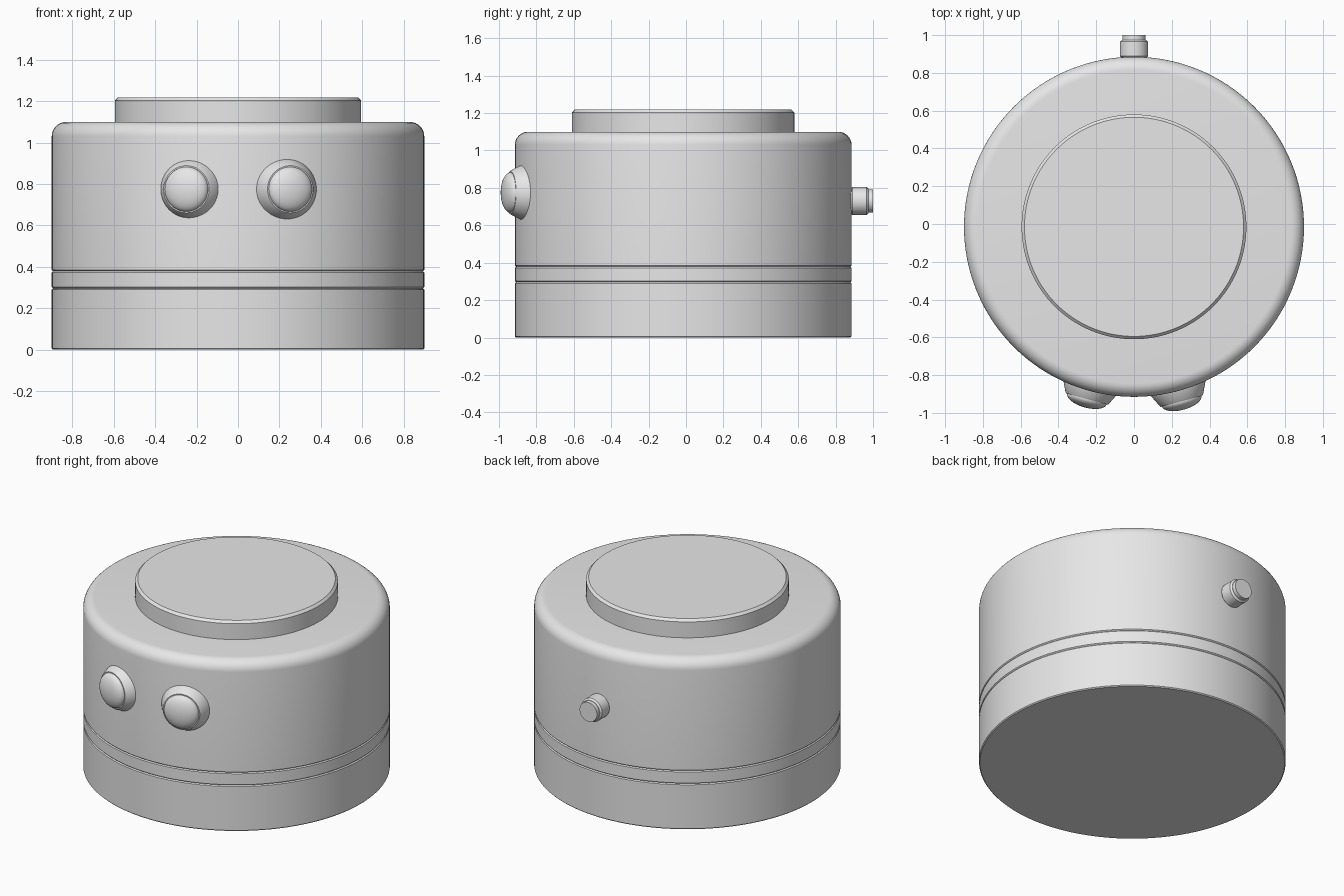
import bpy, bmesh
from math import radians, sin, cos, pi
from mathutils import Matrix, Vector

cube = bpy.data.objects.get("Cube")
if cube:
    bpy.data.objects.remove(cube, do_unlink=True)

grey = bpy.data.materials.new("light grey")
grey.use_nodes = True
grey.diffuse_color = (0.8, 0.8, 0.8, 1)
grey.node_tree.nodes["Principled BSDF"].inputs["Base Color"].default_value = (0.8, 0.8, 0.8, 1)

CENTRE = Vector((0, -0.015, 0))


def lathe(name, profile, matrix, segments):
    """Revolve (radius, height) points about local z; the ends are capped."""
    bm = bmesh.new()
    rings = [[bm.verts.new((r * cos(2 * pi * i / segments), r * sin(2 * pi * i / segments), h))
              for i in range(segments)] for r, h in profile]
    for low, high in zip(rings, rings[1:]):
        for i in range(segments):
            j = (i + 1) % segments
            bm.faces.new((low[i], low[j], high[j], high[i]))
    bm.faces.new(rings[0][::-1])
    bm.faces.new(rings[-1])
    mesh = bpy.data.meshes.new(name)
    bm.to_mesh(mesh)
    bm.free()
    mesh.materials.append(grey)
    obj = bpy.data.objects.new(name, mesh)
    obj.matrix_world = matrix
    bpy.context.collection.objects.link(obj)
    bpy.ops.object.select_all(action="DESELECT")
    obj.select_set(True)
    bpy.context.view_layer.objects.active = obj
    bpy.ops.object.shade_smooth_by_angle(angle=radians(25))
    return obj


def chamfered(radius, low, high, size):
    """Profile of a drum with both rims chamfered."""
    return [(radius - size, low), (radius, low + size),
            (radius, high - size), (radius - size, high)]


def radial(angle, height):
    """Frame whose z axis points outwards; angle 0 faces the front."""
    return (Matrix.Translation(CENTRE + Vector((0, 0, height)))
            @ Matrix.Rotation(angle, 4, "Z") @ Matrix.Rotation(radians(90), 4, "X"))


# Stacked drums; the chamfers meet as thin grooves
upright = Matrix.Translation(CENTRE)
lathe("base_drum", chamfered(0.9, 0, 0.296, 0.006), upright, 128)
lathe("middle_band", chamfered(0.9, 0.296, 0.379, 0.006), upright, 128)

# Main housing with a rounded shoulder
fillet = 0.07
shoulder = [(0.9 - fillet + fillet * cos(a), 1.1 - fillet + fillet * sin(a))
            for a in (radians(90) * i / 8 for i in range(9))]
lathe("main_housing", [(0.894, 0.379), (0.9, 0.385)] + shoulder, upright, 128)

# Raised lid
lathe("top_lid", [(0.595, 1.09), (0.595, 1.203), (0.58, 1.218)], upright, 128)

# Pair of angled front lenses: flared collar and domed cap
for side, sign, reach in (("left", 1, 0), ("right", -1, -0.012)):
    frame = radial(sign * radians(15.3), 0.775) @ Matrix.Translation((0, 0, reach))
    lathe(side + "_lens_collar", [(0.153, 0.87), (0.151, 0.885), (0.12, 0.95), (0.114, 0.957)],
          frame, 64)
    dome = [(0.108 * cos(a), 0.957 + 0.046 * sin(a))
            for a in (radians(85) * i / 8 for i in range(9))]
    lathe(side + "_lens_dome", [(0.108, 0.94)] + dome, frame, 64)

# Rear socket
back = radial(pi, 0.73)
lathe("rear_socket_collar", chamfered(0.075, 0.895, 0.99, 0.01), back, 48)
lathe("rear_socket_tip", [(0.062, 0.98), (0.062, 1.015)], back, 48)
